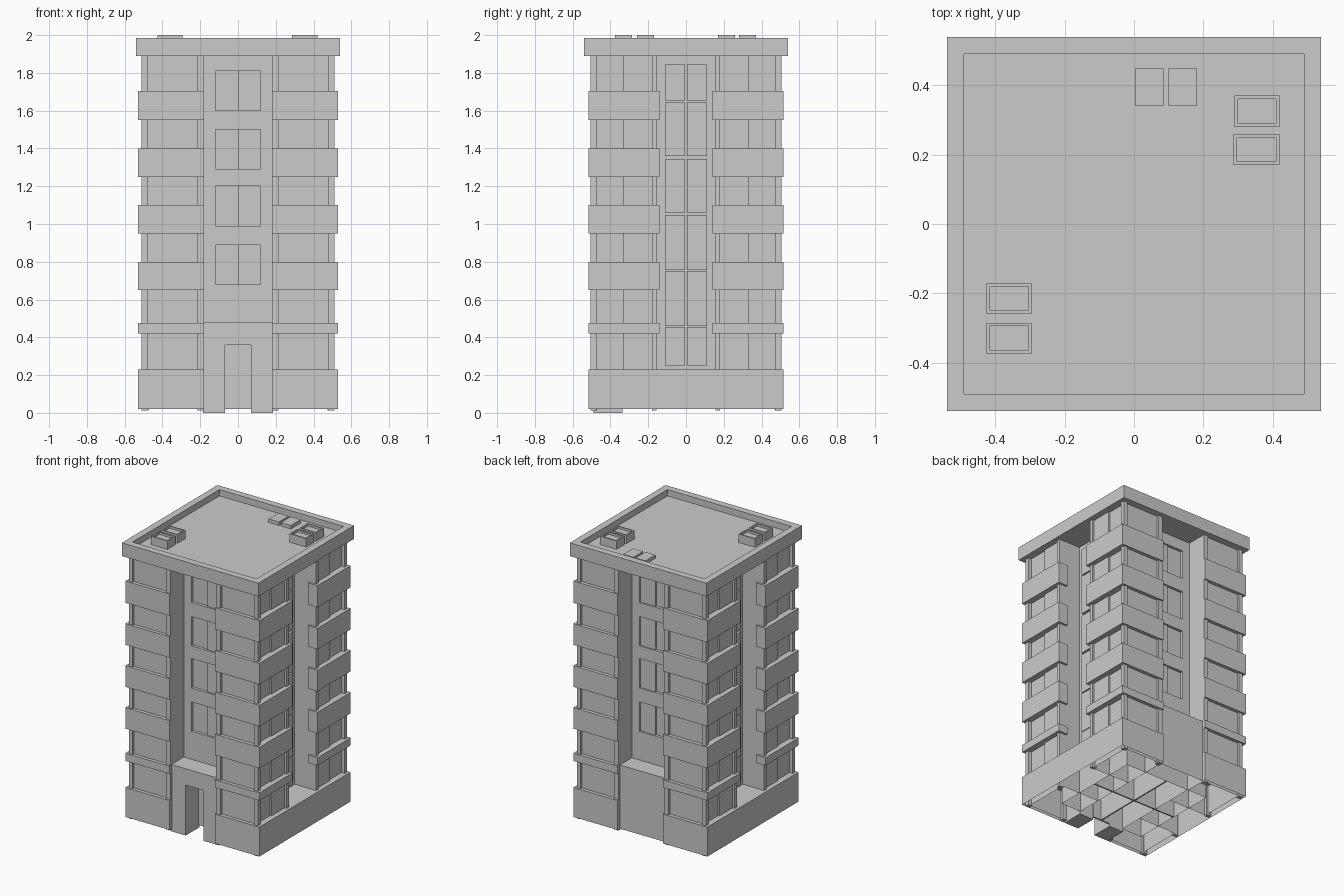
import bpy, bmesh
from mathutils import Vector

if "Cube" in bpy.data.objects:
    bpy.data.objects.remove(bpy.data.objects["Cube"])

DOWN = Vector((0, 0, -1))


def add_box(bm, b, open_bottom=False):
    """Add a box given as (x0, x1, y0, y1, z0, z1)."""
    x0, x1, y0, y1, z0, z1 = b
    verts = bmesh.ops.create_cube(bm, size=1)["verts"]
    for v in verts:
        v.co = Vector((x1 if v.co.x > 0 else x0,
                       y1 if v.co.y > 0 else y0,
                       z1 if v.co.z > 0 else z0))
    faces = list({f for v in verts for f in v.link_faces})
    for f in faces:
        f.normal_update()
    if open_bottom:
        low = [f for f in faces if f.normal.z < -0.9]
        bmesh.ops.delete(bm, geom=low, context='FACES_ONLY')
        return []
    return faces


def finish(name, bm, mirror=""):
    mesh = bpy.data.meshes.new(name)
    bm.to_mesh(mesh)
    bm.free()
    ob = bpy.data.objects.new(name, mesh)
    bpy.context.collection.objects.link(ob)
    if mirror:
        m = ob.modifiers.new("Mirror", 'MIRROR')
        m.use_axis = ("x" in mirror, "y" in mirror, False)
        m.use_mirror_merge = False
    return ob


def part(name, boxes, mirror="", open_bottom=False):
    bm = bmesh.new()
    for b in boxes:
        add_box(bm, b, open_bottom)
    return finish(name, bm, mirror)


def tray(name, b, rim, depth):
    """Box whose top is sunk inside a rim."""
    bm = bmesh.new()
    top = [f for f in add_box(bm, b) if f.normal.z > 0.9]
    bmesh.ops.inset_region(bm, faces=top, thickness=rim)
    inner = bmesh.ops.extrude_face_region(bm, geom=top)
    bmesh.ops.delete(bm, geom=top, context='FACES_ONLY')
    moved = [v for v in inner["geom"] if isinstance(v, bmesh.types.BMVert)]
    bmesh.ops.translate(bm, verts=moved, vec=DOWN * depth)
    bmesh.ops.recalc_face_normals(bm, faces=bm.faces)
    return finish(name, bm)


def l_band(name, levels):
    """L-shaped bands wrapping the outer corner of each tower."""
    outline = [(.18, .515), (.18, .465), (.455, .465), (.455, .14), (.53, .14), (.53, .515)]
    bm = bmesh.new()
    for z0, z1 in levels:
        f = bm.faces.new([bm.verts.new((x, y, z0)) for x, y in outline])
        ext = bmesh.ops.extrude_face_region(bm, geom=[f], use_keep_orig=True)
        vs = [v for v in ext["geom"] if isinstance(v, bmesh.types.BMVert)]
        bmesh.ops.translate(bm, verts=vs, vec=(0, 0, z1 - z0))
    bmesh.ops.recalc_face_normals(bm, faces=bm.faces)
    return finish(name, bm, "xy")


TOP, LOW = 1.89, .02
gaps = [(.23, .42), (.475, .65), (.80, .95), (1.10, 1.25), (1.40, 1.55), (1.705, TOP)]

# Corner towers: glazed cores, posts and wrapping bands
part("tower_core", [(.18, .485, .155, .49, LOW, TOP)], "xy", True)
part("tower_posts", [
    (.48, .51, .475, .505, .012, TOP),
    (.18, .215, .47, .505, .012, TOP),
    (.475, .51, .155, .18, .012, TOP),
], "xy")
part("tower_sliding_panes", [(.47, .495, .18, .33, z0, z1) for z0, z1 in gaps], "xy")
l_band("tower_bands", [(a[1], b[0]) for a, b in zip(gaps, gaps[1:])])

# Base runs unbroken along both sides and is hollow underneath
part("side_base", [(.18, .53, -.515, .515, LOW, .23)], "x", True)

# Central core, open underneath, with partition walls
part("central_core", [(-.34, .34, -.335, .335, LOW, TOP)], "", True)
part("partition_walls", [
    (-.34, .34, -.005, .005, LOW, .23),
    (-.005, .005, -.335, .335, LOW, .23),
])

# Recessed front and back walls with framed window openings
wins = [(.68, .89), (.99, 1.20), (1.29, 1.50), (1.60, 1.81)]
part("centre_wall_sides", [(.12, .185, .33, .355, .45, TOP)], "xy")
edges = [.45] + [z for w in wins for z in w] + [TOP]
part("centre_wall_spandrels",
     [(-.12, .12, .33, .355, a, b) for a, b in zip(edges[::2], edges[1::2])], "y")
part("centre_sliding_panes", [(0, .12, -.345, -.33, a, b) for a, b in wins], "y")

# Side curtain windows: two columns of tall panes
levels = [(.25, .455), (.46, .75), (.757, 1.047), (1.06, 1.343), (1.36, 1.643), (1.653, 1.845)]
part("side_curtain_windows", [(.335, .358, .004, .11, a, b) for a, b in levels], "xy")

# Entrance at the front, plain block at the back
part("entrance_jambs", [(.07, .185, -.49, -.335, 0, .45)], "x")
part("entrance_lintel", [(-.07, .07, -.49, -.335, .36, .45)])
part("entrance_canopy", [(-.185, .185, -.495, -.335, .45, .48)])
part("entrance_door", [(-.07, .07, -.345, -.333, LOW, .36)])
part("rear_block", [(-.185, .185, .335, .49, LOW, .475)], "", True)

# Roof slab with sunken deck
tray("roof_slab", (-.54, .54, -.54, .54, TOP, 1.985), .07, .045)

# Rooftop units and flat hatches
units = [(-.425, -.295, -.26, -.17), (-.425, -.295, -.375, -.285),
         (.29, .42, .28, .37), (.287, .42, .17, .26)]
for i, u in enumerate(units):
    tray(f"rooftop_unit_{i + 1}", (*u, 1.935, 2.0), .014, .015)
part("roof_hatches", [(.005, .085, .34, .45, 1.935, 1.965), (.10, .18, .34, .45, 1.935, 1.965)])
